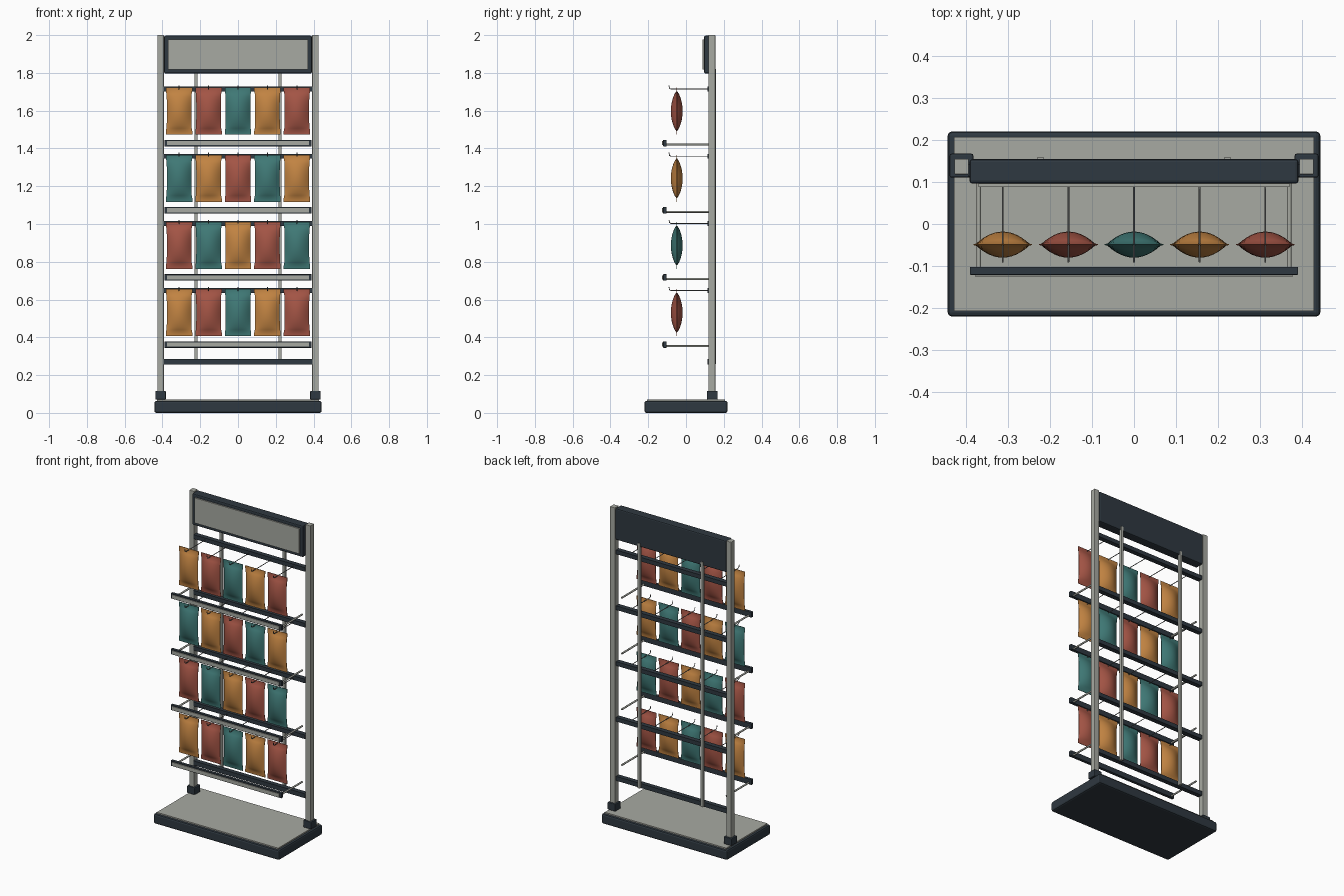
import bpy, bmesh, math
from mathutils import Vector

cube = bpy.data.objects.get("Cube")
if cube:
    bpy.data.objects.remove(cube, do_unlink=True)


def material(name, rgb):
    m = bpy.data.materials.new(name)
    m.use_nodes = True
    m.diffuse_color = (*rgb, 1)
    bsdf = m.node_tree.nodes["Principled BSDF"]
    bsdf.inputs["Base Color"].default_value = (*rgb, 1)
    bsdf.inputs["Roughness"].default_value = 0.6
    return m


GREY = material("warm grey metal", (0.39, 0.40, 0.36))
DARK = material("dark slate", (0.028, 0.04, 0.052))
WIRE = material("wire grey", (0.2, 0.21, 0.21))
PACKS = [material("amber foil", (0.54, 0.23, 0.055)),
         material("brick red foil", (0.37, 0.09, 0.06)),
         material("teal foil", (0.05, 0.19, 0.18))]


def finish(name, bm, mat):
    bmesh.ops.recalc_face_normals(bm, faces=bm.faces)
    mesh = bpy.data.meshes.new(name)
    bm.to_mesh(mesh)
    bm.free()
    mesh.materials.append(mat)
    ob = bpy.data.objects.new(name, mesh)
    bpy.context.collection.objects.link(ob)
    return ob


def box(name, x, y, z, mat, bevel=0):
    """Box from (low, high) ranges on each axis."""
    bm = bmesh.new()
    bmesh.ops.create_cube(bm, size=1)
    for v in bm.verts:
        v.co = Vector([(a + b) / 2 + c * (b - a) for (a, b), c in zip((x, y, z), v.co)])
    if bevel:
        bmesh.ops.bevel(bm, geom=bm.edges[:], offset=bevel, segments=2,
                        profile=0.5, affect='EDGES')
    return finish(name, bm, mat)


def wire(name, points, radius, mat):
    """Round rod along a path, turned into a mesh."""
    cu = bpy.data.curves.new(name, 'CURVE')
    cu.dimensions = '3D'
    cu.bevel_depth = radius
    cu.bevel_resolution = 2
    cu.use_fill_caps = True
    sp = cu.splines.new('POLY')
    sp.points.add(len(points) - 1)
    for p, co in zip(sp.points, points):
        p.co = (*co, 1)
    cu.materials.append(mat)
    ob = bpy.data.objects.new(name, cu)
    bpy.context.collection.objects.link(ob)
    select(ob)
    bpy.ops.object.convert(target='MESH')
    bpy.ops.object.shade_smooth_by_angle(angle=math.radians(50))
    return ob


def select(ob):
    bpy.ops.object.select_all(action='DESELECT')
    ob.select_set(True)
    bpy.context.view_layer.objects.active = ob


def pouch(name, x, y, z_low, z_high, mat):
    """Pillow pack: two bulged sheets with flat seals at top and bottom."""
    seal, half, nu, nv = 0.018, 0.07, 12, 14
    body_low, body_high = z_low + seal, z_high - seal
    levels = [z_low] + [body_low + (body_high - body_low) * j / nv
                        for j in range(nv + 1)] + [z_high]
    bm = bmesh.new()
    for side in (-1, 1):
        rows = []
        for z in levels:
            v = max(-1, min(1, 2 * (z - body_low) / (body_high - body_low) - 1))
            width = half - 0.005 * (1 - v ** 6)
            row = []
            for i in range(nu + 1):
                u = 2 * i / nu - 1
                bulge = 0.001 + 0.03 * (1 - u * u) * (1 - v * v) ** 0.8
                row.append(bm.verts.new((x + u * width, y + side * bulge, z)))
            rows.append(row)
        for a, b in zip(rows, rows[1:]):
            for i in range(nu):
                bm.faces.new((a[i], a[i + 1], b[i + 1], b[i]))
    # close the thin rim between both sheets
    rim = [e for e in bm.edges if e.is_boundary]
    bmesh.ops.bridge_loops(bm, edges=rim)
    ob = finish(name, bm, mat)
    select(ob)
    bpy.ops.object.shade_smooth_by_angle(angle=math.radians(40))
    return ob


# Base
box("base", (-0.443, 0.443), (-0.22, 0.22), (0, 0.063), DARK, 0.01)
box("base_top_plate", (-0.428, 0.428), (-0.207, 0.207), (0.06, 0.071), GREY)

# Posts, collars and rear uprights
for side, s in (("left", 1), ("right", -1)):
    cx = s * 0.41
    box(side + "_post", (cx - 0.017, cx + 0.017), (0.118, 0.155), (0.07, 2.0), GREY, 0.002)
    box(side + "_post_collar", (cx - 0.028, cx + 0.028), (0.11, 0.167),
        (0.071, 0.117), DARK, 0.004)
    rx = s * 0.222
    box(side + "_rear_upright", (rx - 0.0075, rx + 0.0075), (0.143, 0.159),
        (0.26, 1.82), GREY)

# Header sign
box("sign_frame", (-0.391, 0.391), (0.096, 0.154), (1.797, 1.997), DARK, 0.007)
box("sign_panel", (-0.37, 0.37), (0.088, 0.1), (1.818, 1.978), GREY)

# Lower cross bar
box("lower_cross_bar", (-0.394, 0.394), (0.114, 0.143), (0.257, 0.285), DARK)

# Display rows, from the top down
for r in range(4):
    z = 1.714 - 0.3555 * r
    row = f"row_{r + 1}_"
    box(row + "cross_bar", (-0.394, 0.394), (0.113, 0.143), (z - 0.013, z + 0.013), DARK)

    # Front rail with its pale strip and two arms
    zr = z - 0.286
    box(row + "front_rail", (-0.39, 0.39), (-0.121, -0.102),
        (zr - 0.017, zr + 0.017), DARK, 0.002)
    box(row + "rail_strip", (-0.377, 0.377), (-0.126, -0.119),
        (zr - 0.011, zr + 0.011), GREY)
    for side, s in (("left", 1), ("right", -1)):
        wire(row + side + "_arm", [(s * 0.369, -0.105, zr - 0.008),
                                   (s * 0.369, 0.12, zr - 0.008)], 0.0055, GREY)

    # Hooks and hanging packs
    for i in range(5):
        x = (i - 2) * 0.156
        wire(f"{row}hook_{i + 1}", [(x, 0.116, z), (x, -0.08, z), (x, -0.087, z + 0.004),
                                    (x, -0.09, z + 0.019)], 0.0022, WIRE)
        pouch(f"{row}pack_{i + 1}", x, -0.049, z - 0.241, z + 0.008, PACKS[(i - r) % 3])
